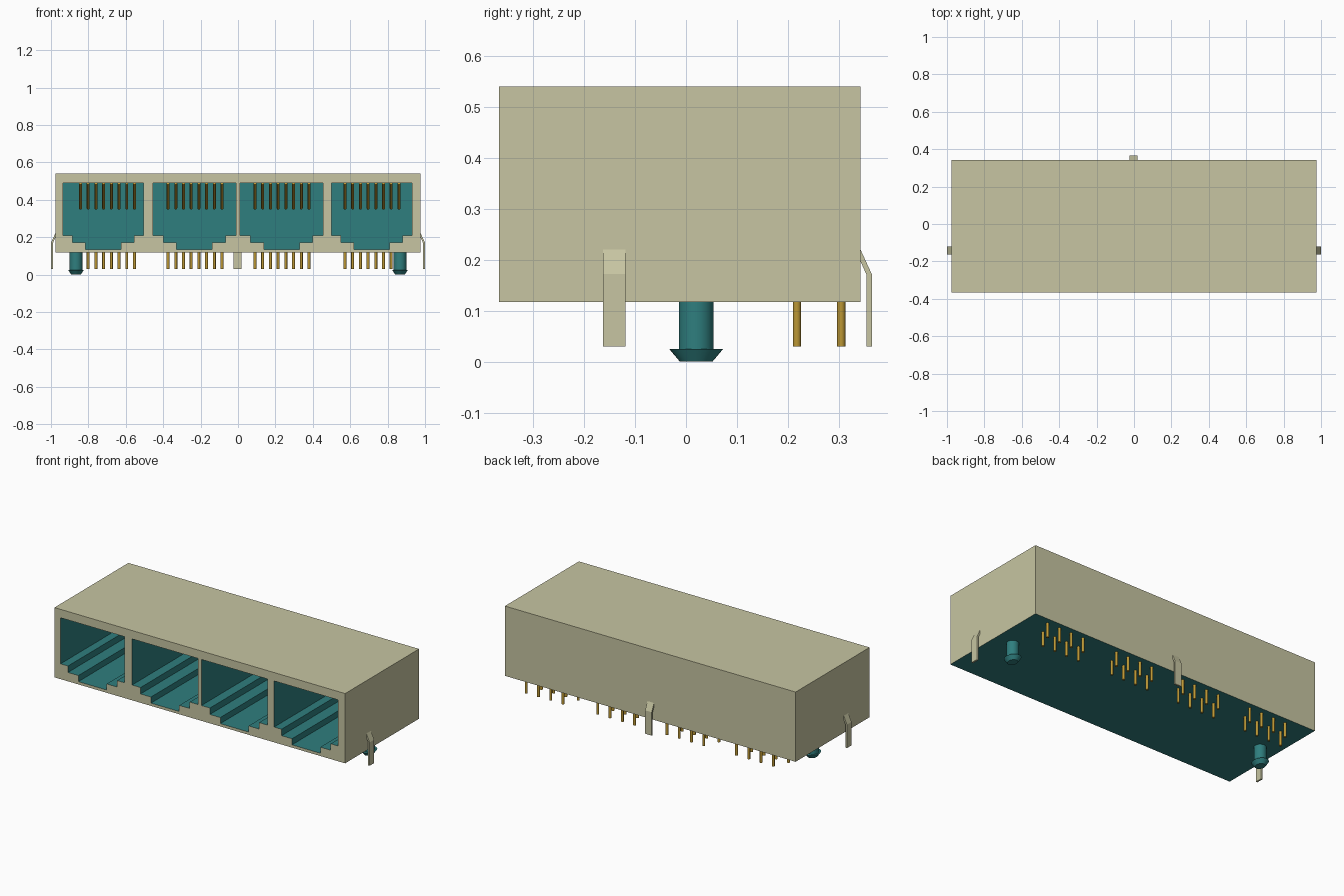
import bpy, bmesh, math
from mathutils import Vector

if "Cube" in bpy.data.objects:
    bpy.data.objects.remove(bpy.data.objects["Cube"], do_unlink=True)


def material(name, rgb):
    m = bpy.data.materials.new(name)
    m.use_nodes = True
    m.diffuse_color = (*rgb, 1)
    node = next(n for n in m.node_tree.nodes if n.type == "BSDF_PRINCIPLED")
    node.inputs["Base Color"].default_value = (*rgb, 1)
    return m


beige = material("beige shield", (0.57, 0.56, 0.36))
teal = material("teal plastic", (0.028, 0.21, 0.21))
gold = material("gold contact", (0.50, 0.31, 0.035))


def make_object(name, bm, *mats):
    bmesh.ops.recalc_face_normals(bm, faces=bm.faces)
    mesh = bpy.data.meshes.new(name)
    bm.to_mesh(mesh)
    bm.free()
    for m in mats:
        mesh.materials.append(m)
    ob = bpy.data.objects.new(name, mesh)
    bpy.context.collection.objects.link(ob)
    return ob


def smooth(ob):
    bpy.ops.object.select_all(action="DESELECT")
    ob.select_set(True)
    bpy.context.view_layer.objects.active = ob
    bpy.ops.object.shade_smooth_by_angle(angle=math.radians(35))


def prism(bm, points, shift):
    """Extrude a flat outline along a vector."""
    face = bm.faces.new([bm.verts.new(p) for p in points])
    new = bmesh.ops.extrude_face_region(bm, geom=[face])["geom"]
    verts = [g for g in new if isinstance(g, bmesh.types.BMVert)]
    bmesh.ops.translate(bm, verts=verts, vec=shift)


def rod(bm, start, end, radius, sides=12):
    start, end = Vector(start), Vector(end)
    axis = end - start
    verts = bmesh.ops.create_cone(bm, cap_ends=True, segments=sides, radius1=radius,
                                  radius2=radius, depth=axis.length)["verts"]
    bmesh.ops.rotate(bm, verts=verts, matrix=Vector((0, 0, 1)).rotation_difference(axis).to_matrix())
    bmesh.ops.translate(bm, verts=verts, vec=(start + end) / 2)


# Housing dimensions
W, FRONT, BACK, BASE, TOP = 0.977, -0.367, 0.343, 0.117, 0.541
SOCKETS = [(-0.721, 0.215), (-0.233, 0.222), (0.233, 0.222), (0.715, 0.215)]
PIN_START = [-0.842, -0.374, 0.091, 0.572]
PITCH = 0.0412

# Housing block with stepped sockets cut into the front
bm = bmesh.new()
prism(bm, [(-W, FRONT, BASE), (W, FRONT, BASE), (W, FRONT, TOP), (-W, FRONT, TOP)],
      (0, BACK - FRONT, 0))
housing = make_object("housing", bm, beige, teal)

bm = bmesh.new()
half_profile = [(0.095, 0.134), (0.095, 0.171), (0.165, 0.171), (0.165, 0.21)]
for cx, half in SOCKETS:
    side = half_profile + [(half, 0.21), (half, 0.49)]
    outline = [(cx + x, z) for x, z in side] + [(cx - x, z) for x, z in reversed(side)]
    prism(bm, [(x, FRONT - 0.1, z) for x, z in outline], (0, 0.67, 0))
cutter = make_object("socket_cutter", bm, teal)
cutter.hide_render = True

cut = housing.modifiers.new("sockets", "BOOLEAN")
cut.operation, cut.solver, cut.object = "DIFFERENCE", "EXACT", cutter
bpy.context.view_layer.objects.active = housing
bpy.ops.object.modifier_apply(modifier=cut.name)
bpy.data.objects.remove(cutter, do_unlink=True)

# Shield colour on the five outer walls, plastic on the underside and sockets
housing.data.materials.clear()
housing.data.materials.append(beige)
housing.data.materials.append(teal)
for f in housing.data.polygons:
    c = f.center
    outer = (abs(c.x) > W - 0.002 or c.y < FRONT + 0.002
             or c.y > BACK - 0.002 or c.z > TOP - 0.002)
    f.material_index = 0 if outer else 1

# Sloping contacts in each socket and staggered solder pins below
contacts, pins = bmesh.new(), bmesh.new()
for x0 in PIN_START:
    for i in range(8):
        x = x0 + i * PITCH
        rod(contacts, (x, -0.2, 0.488), (x, 0.1, 0.355), 0.008)
        y = 0.305 if i % 2 else 0.218
        rod(pins, (x, y, 0.03), (x, y, BASE + 0.005), 0.008)
smooth(make_object("spring_contacts", contacts, gold))
smooth(make_object("solder_pins", pins, gold))

# Mounting pegs with flared snap heads
for name, sx in (("left_peg", 1), ("right_peg", -1)):
    bm = bmesh.new()
    px, py = sx * 0.866, 0.02
    rod(bm, (px, py, 0.02), (px, py, BASE + 0.005), 0.034, 32)
    head = bmesh.ops.create_cone(bm, cap_ends=True, segments=32, radius1=0.032,
                                 radius2=0.053, depth=0.025)["verts"]
    bmesh.ops.scale(bm, verts=head, vec=(0.8, 1, 1))
    bmesh.ops.translate(bm, verts=head, vec=(px, py, 0.0125))
    smooth(make_object(name, bm, teal))

# Bent grounding tabs: (distance out from the wall, height)
TAB = [(0, 0.22), (0.022, 0.172), (0.022, 0.03), (0.012, 0.03), (0.012, 0.17), (0, 0.197)]
for name, sx in (("left_tab", 1), ("right_tab", -1)):
    bm = bmesh.new()
    prism(bm, [(sx * (W + d), -0.163, z) for d, z in TAB], (0, 0.044, 0))
    make_object(name, bm, beige)
bm = bmesh.new()
prism(bm, [(-0.025, BACK + d, z) for d, z in TAB], (0.044, 0, 0))
make_object("back_tab", bm, beige)
